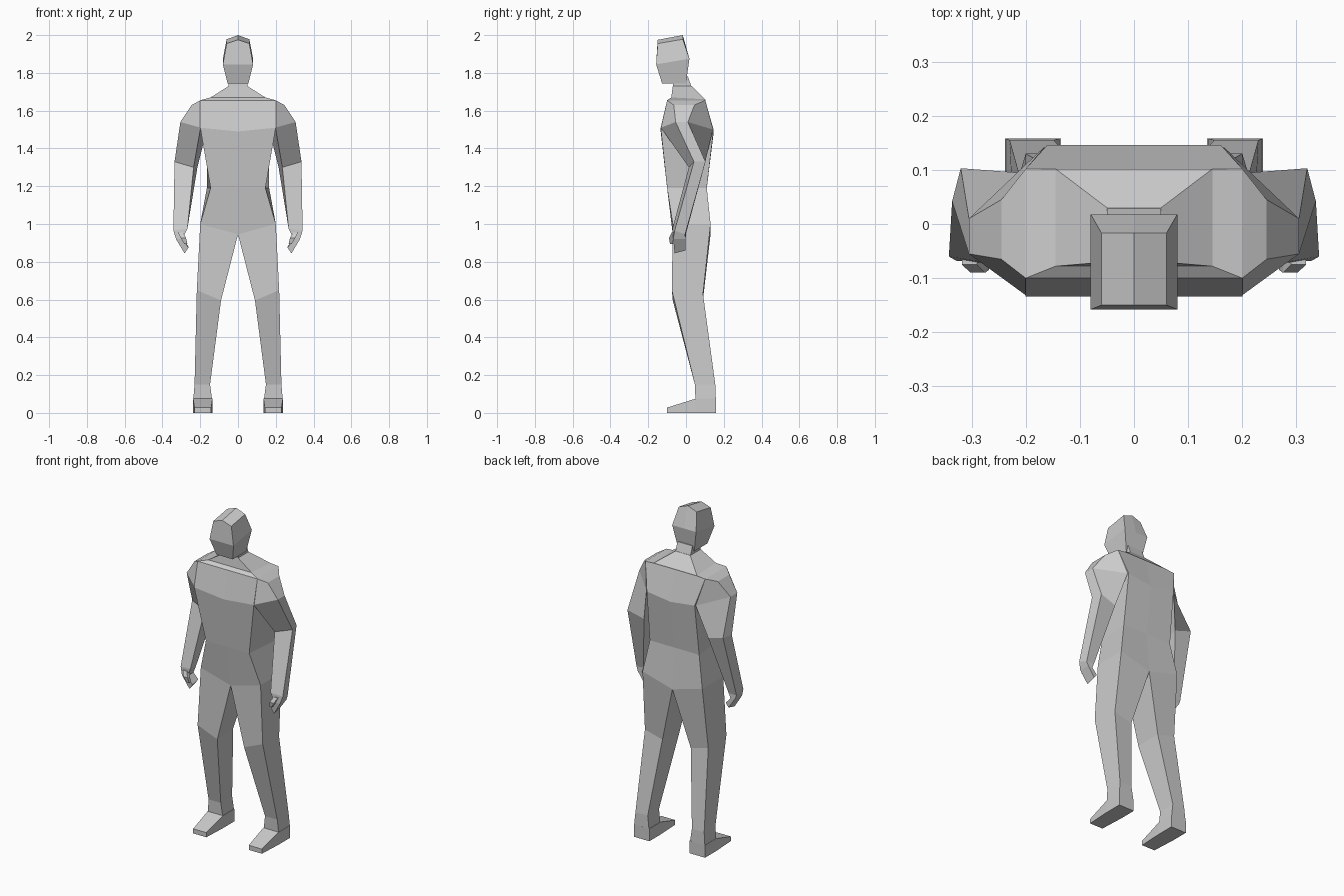
import bpy, bmesh

grey = bpy.data.materials.new("plain_grey")
grey.diffuse_color = (0.6, 0.6, 0.6, 1)


def loft(name, rings, closed=True, caps=True):
    """Skin equal-length point rings, then mirror the part across x = 0."""
    bm = bmesh.new()
    rows = [[bm.verts.new(p) for p in ring] for ring in rings]
    n = len(rows[0])
    for a, b in zip(rows, rows[1:]):
        for i in range(n if closed else n - 1):
            j = (i + 1) % n
            bm.faces.new((a[i], a[j], b[j], b[i]))
    if caps:
        bm.faces.new(rows[0])
        bm.faces.new(rows[-1])
    bmesh.ops.recalc_face_normals(bm, faces=bm.faces)
    me = bpy.data.meshes.new(name)
    bm.to_mesh(me)
    bm.free()
    me.materials.append(grey)
    ob = bpy.data.objects.new(name, me)
    bpy.context.collection.objects.link(ob)
    m = ob.modifiers.new("mirror", 'MIRROR')
    m.use_clip = True
    m.merge_threshold = 0.0005
    return ob


def half(xf, xb, yf, yb, zf, zb, zfc=None, zbc=None):
    """Half ring: front centre, front side, back side, back centre."""
    return [(0, yf, zf if zfc is None else zfc), (xf, yf, zf),
            (xb, yb, zb), (0, yb, zb if zbc is None else zbc)]


def box_ring(x0, x1, yf, yb, z):
    return [(x0, yf, z), (x1, yf, z), (x1, yb, z), (x0, yb, z)]


# torso: hips, waist, chest, shoulders, collar, neck base
loft("torso", [
    half(.20, .20, -.07, .13, 1.0, 1.0, .945, .945),
    half(.145, .165, -.10, .11, 1.19, 1.19),
    half(.20, .16, -.134, .146, 1.51, 1.50, 1.49, 1.48),
    half(.20, .20, -.10, .102, 1.655, 1.655),
    half(.145, .145, -.078, .102, 1.67, 1.66),
    half(.05, .05, -.07, .03, 1.73, 1.73),
], closed=False)

# neck
loft("neck", [
    half(.05, .05, -.07, .03, 1.725, 1.725),
    half(.05, .05, -.065, .01, 1.78, 1.78),
], closed=False)

# head: jaw, cheek, crown with a raised centre ridge
loft("head", [
    half(.055, .055, -.127, 0, 1.745, 1.745),
    half(.08, .08, -.158, .018, 1.845, 1.875),
    half(.06, .06, -.150, -.017, 1.955, 1.978, 1.975, 2.0),
], closed=False)

# arm: shoulder ridge, upper arm, elbow, wrist
wrist = [(.268, -.072, .975), (.342, -.06, .965), (.335, -.005, .945), (.285, .0, .95)]
loft("arm", [
    [(.20, -.10, 1.655), (.245, -.065, 1.63), (.245, .045, 1.63), (.20, .102, 1.655)],
    [(.198, -.133, 1.51), (.305, -.055, 1.54), (.305, .01, 1.54), (.165, .143, 1.50)],
    [(.235, .015, 1.30), (.336, .042, 1.33), (.32, .103, 1.33), (.215, .095, 1.30)],
    wrist,
])

# hand, curling inward, with a short thumb in front
loft("hand", [
    wrist,
    [(.295, -.068, .92), (.328, -.068, .92), (.325, -.002, .92), (.297, -.002, .92)],
    [(.262, -.06, .875), (.283, -.06, .845), (.283, -.002, .86), (.265, -.002, .885)],
])
loft("thumb", [
    box_ring(.29, .318, -.075, -.05, .955),
    box_ring(.275, .302, -.09, -.066, .925),
    box_ring(.268, .285, -.085, -.07, .895),
])

# leg: hip, knee, ankle, heel top
ankle = box_ring(.148, .23, .047, .155, .15)
loft("leg", [
    [(0, -.07, .945), (.20, -.07, 1.0), (.20, .13, 1.0), (0, .13, .945)],
    [(.09, -.07, .595), (.218, -.075, .65), (.212, .09, .63), (.095, .09, .60)],
    ankle,
    box_ring(.137, .237, .05, .158, .07),
])


# foot: heel, instep, toe
def foot_ring(x0, x1, y, z):
    return [(x0, y, 0), (x1, y, 0), (x1, y, z), (x0, y, z)]


loft("foot", [
    foot_ring(.135, .238, .158, .075),
    foot_ring(.135, .238, .05, .075),
    foot_ring(.142, .23, -.10, .028),
])
